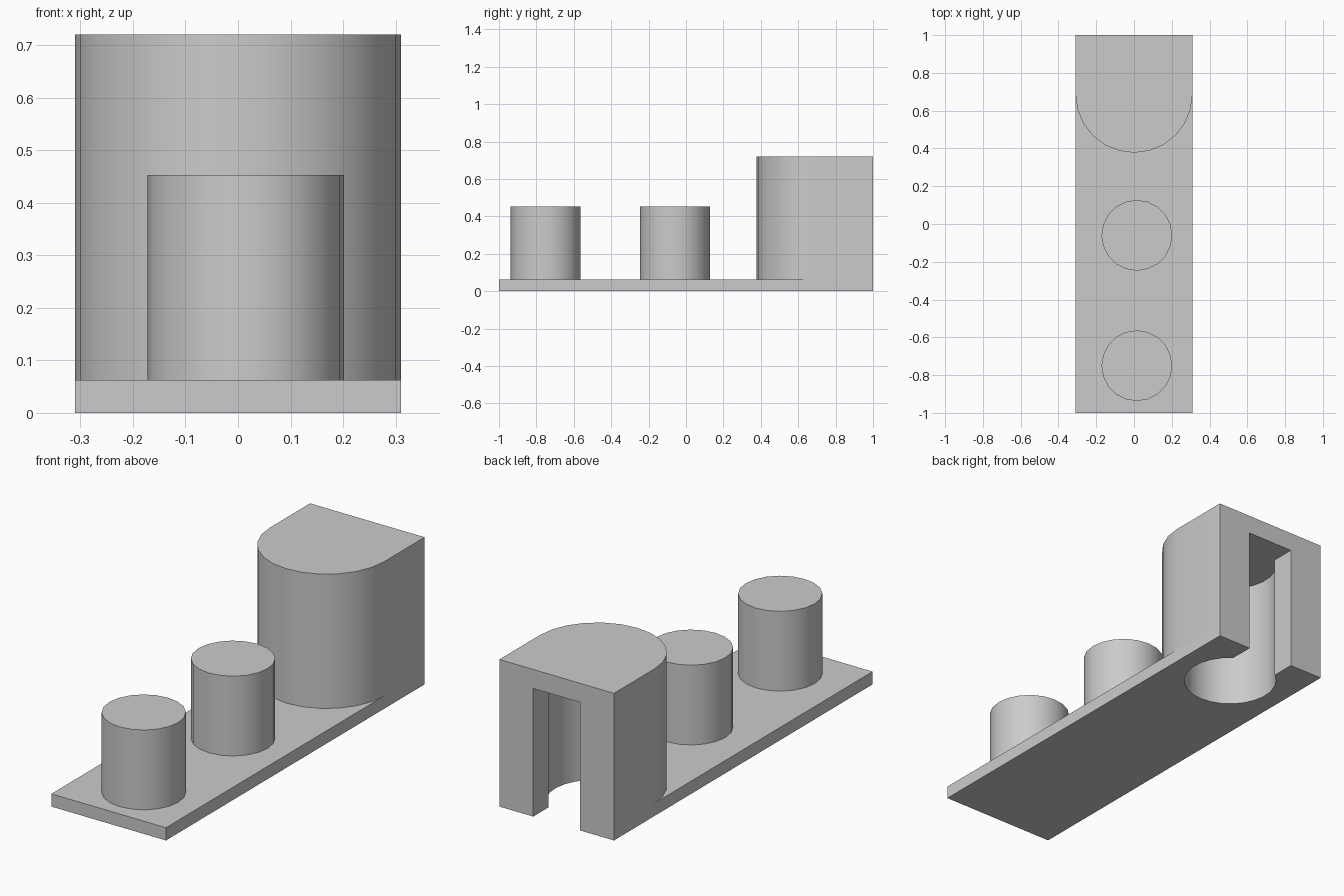
import bpy, bmesh
from math import pi, sin, cos, asin

cube = bpy.data.objects.get("Cube")
if cube:
    bpy.data.objects.remove(cube, do_unlink=True)

HALF_W = 0.31
PLATE_TOP = 0.0625
ROOF = 0.72
POST_TOP = 0.453
CENTRE_Y = 0.6875

grey = bpy.data.materials.new("light grey")
grey.use_nodes = True
colour = (0.6, 0.6, 0.6, 1)
grey.diffuse_color = colour
grey.node_tree.nodes["Principled BSDF"].inputs["Base Color"].default_value = colour


def arc(cx, cy, r, start, end, steps):
    angles = [start + (end - start) * i / steps for i in range(steps + 1)]
    return [(cx + r * cos(a), cy + r * sin(a)) for a in angles]


def prism(name, outline, z0, z1):
    """Extrude a counter-clockwise plan outline from z0 up to z1."""
    bm = bmesh.new()
    face = bm.faces.new([bm.verts.new((x, y, z0)) for x, y in outline])
    top = bmesh.ops.extrude_face_region(bm, geom=[face])["geom"]
    verts = [v for v in top if isinstance(v, bmesh.types.BMVert)]
    bmesh.ops.translate(bm, vec=(0, 0, z1 - z0), verts=verts)
    bmesh.ops.recalc_face_normals(bm, faces=bm.faces)
    mesh = bpy.data.meshes.new(name)
    bm.to_mesh(mesh)
    bm.free()
    mesh.materials.append(grey)
    obj = bpy.data.objects.new(name, mesh)
    bpy.context.collection.objects.link(obj)
    return obj


def activate(obj):
    bpy.ops.object.select_all(action="DESELECT")
    obj.select_set(True)
    bpy.context.view_layer.objects.active = obj


# Base plate and round-fronted housing
plate = prism("base_plate", [(-HALF_W, -1), (HALF_W, -1), (HALF_W, 1), (-HALF_W, 1)],
              0, PLATE_TOP)
front = arc(0, CENTRE_Y, HALF_W, pi, 2 * pi, 12)
housing = prism("housing", front + [(HALF_W, 1), (-HALF_W, 1)], PLATE_TOP, ROOF)

# Keyhole pocket: round socket with a slot out of the back
slot, radius = 0.127, 0.217
a = asin(slot / radius)
left, right = pi / 2 + a, 2.5 * pi - a
keyhole = arc(0, 0.705, radius, left, right, 20) + [(slot, 1.1), (-slot, 1.1)]
cutter = prism("keyhole_cutter", keyhole, -0.1, 0.627)
cutter.hide_render = True
for part in (plate, housing):
    activate(part)
    mod = part.modifiers.new("keyhole", "BOOLEAN")
    mod.operation = "DIFFERENCE"
    mod.solver = "EXACT"
    mod.object = cutter
    bpy.ops.object.modifier_apply(modifier=mod.name)
bpy.data.objects.remove(cutter, do_unlink=True)

# Two round posts
posts = [prism(name, arc(0.015, y, 0.187, 0, 2 * pi, 20)[:-1], PLATE_TOP, POST_TOP)
         for name, y in (("front_post", -0.75), ("middle_post", -0.06))]

for part in [housing] + posts + [plate]:
    activate(part)
    bpy.ops.object.shade_smooth_by_angle()
